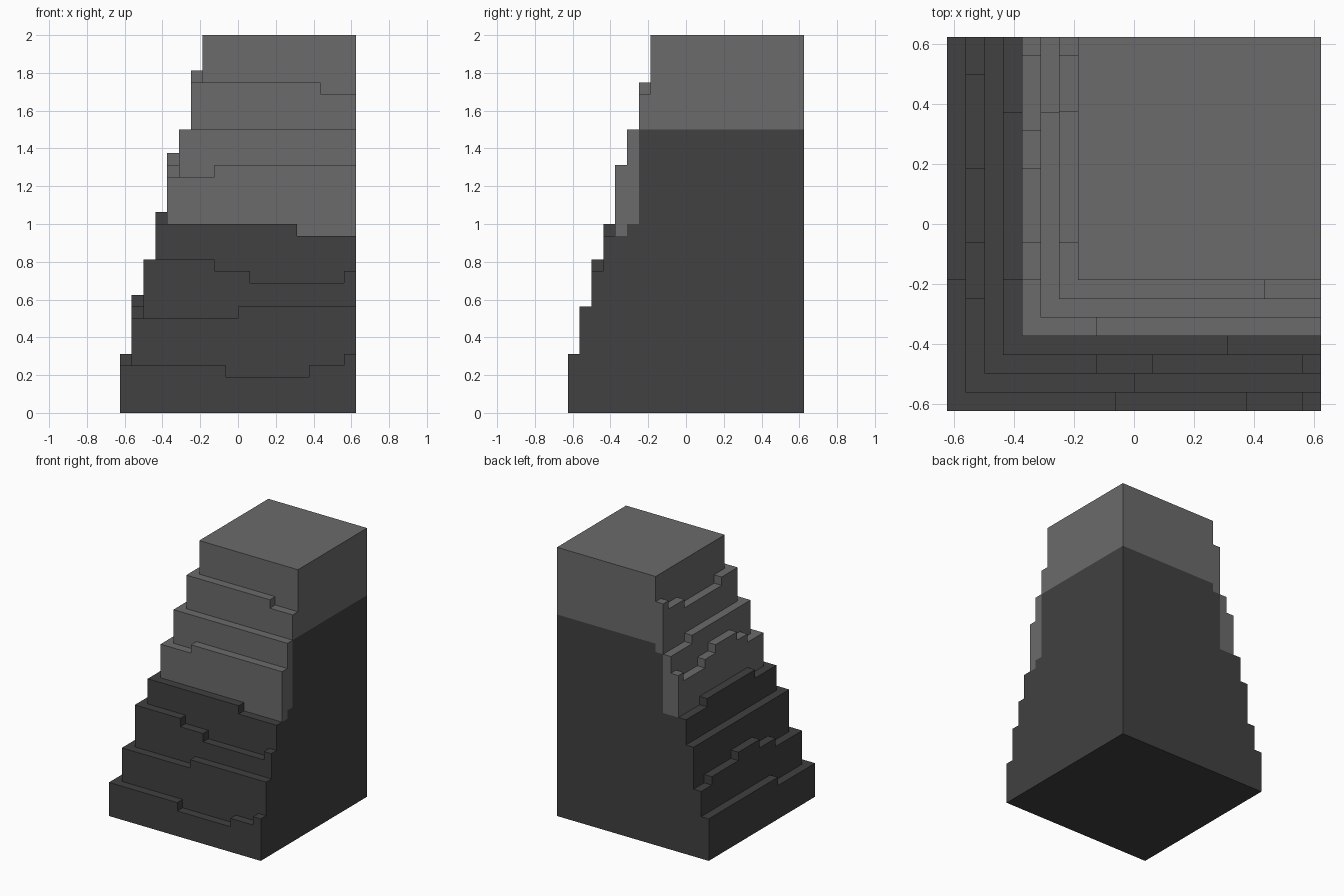
import bpy, bmesh

if "Cube" in bpy.data.objects:
    bpy.data.objects.remove(bpy.data.objects["Cube"], do_unlink=True)

U = 1 / 16      # one block unit
N = 20          # footprint width in units


def material(name, value):
    m = bpy.data.materials.new(name)
    m.use_nodes = True
    col = (value, value, value, 1)
    m.diffuse_color = col
    m.node_tree.nodes["Principled BSDF"].inputs["Base Color"].default_value = col
    return m


DARK = material("dark grey stone", 0.052)
LIGHT = material("light grey stone", 0.147)


def wall(name, mat, runs, base, near, far, side=False):
    """Extrude a stepped skyline; runs are (start, height), all in units.
    A front wall runs along x, a side wall runs along y."""
    profile = [(runs[0][0], base)]
    for i, (start, height) in enumerate(runs):
        end = runs[i + 1][0] if i + 1 < len(runs) else N
        profile += [(start, height), (end, height)]
    profile.append((N, base))

    def place(u, d, h):
        x, y = (d, u) if side else (u, d)
        return ((x - N / 2) * U, (y - N / 2) * U, h * U)

    bm = bmesh.new()
    face = bm.faces.new([bm.verts.new(place(u, near, h)) for u, h in profile])
    ext = bmesh.ops.extrude_face_region(bm, geom=[face])
    moved = [g for g in ext["geom"] if isinstance(g, bmesh.types.BMVert)]
    depth = (far - near) * U
    bmesh.ops.translate(bm, verts=moved, vec=(depth, 0, 0) if side else (0, depth, 0))
    bmesh.ops.recalc_face_normals(bm, faces=bm.faces)
    mesh = bpy.data.meshes.new(name)
    bm.to_mesh(mesh)
    bm.free()
    mesh.materials.append(mat)
    bpy.context.collection.objects.link(bpy.data.objects.new(name, mesh))


# Tiers from outside in: front skyline, side skyline, then the heights at
# which the light stone begins on the front and side (None = all dark)
TIERS = [
    ([(0, 4), (9, 3), (16, 4), (19, 5)], [(0, 4), (7, 5)], None),
    ([(1, 8), (10, 9)], [(1, 8), (6, 9), (9, 10), (13, 9), (18, 8)], None),
    ([(2, 13), (8, 12), (11, 11), (19, 12)], [(2, 13)], None),
    ([(3, 16), (15, 15)], [(3, 16), (7, 17), (16, 16)], None),
    ([(4, 20), (8, 21)],
     [(4, 20), (7, 21), (9, 22), (13, 21), (15, 20), (19, 21)], (15, 16)),
    ([(5, 24)], [(5, 24), (16, 23)], (16, 16)),
    ([(6, 28), (17, 27)], [(6, 28), (9, 27), (16, 28), (19, 29)], (24, 23)),
]

for t, (front, side, bases) in enumerate(TIERS):
    # The front wall owns the corner, so the side wall starts one unit later
    side = [(t + 1, side[0][1])] + side[1:]
    for label, runs, k in (("front", front, 0), ("side", side, 1)):
        name = f"tier_{t + 1}_{label}"
        is_side = k == 1
        if bases is None:
            wall(name, DARK, runs, 0, t, t + 1, is_side)
        else:
            wall(name, LIGHT, runs, bases[k], t, t + 1, is_side)
            wall(name + "_footing", DARK, [(runs[0][0], bases[k])], 0, t, t + 1, is_side)

# Solid centre: dark pillar with a light cap
wall("core_pillar", DARK, [(7, 24)], 0, 7, N)
wall("top_block", LIGHT, [(7, 32)], 24, 7, N)
